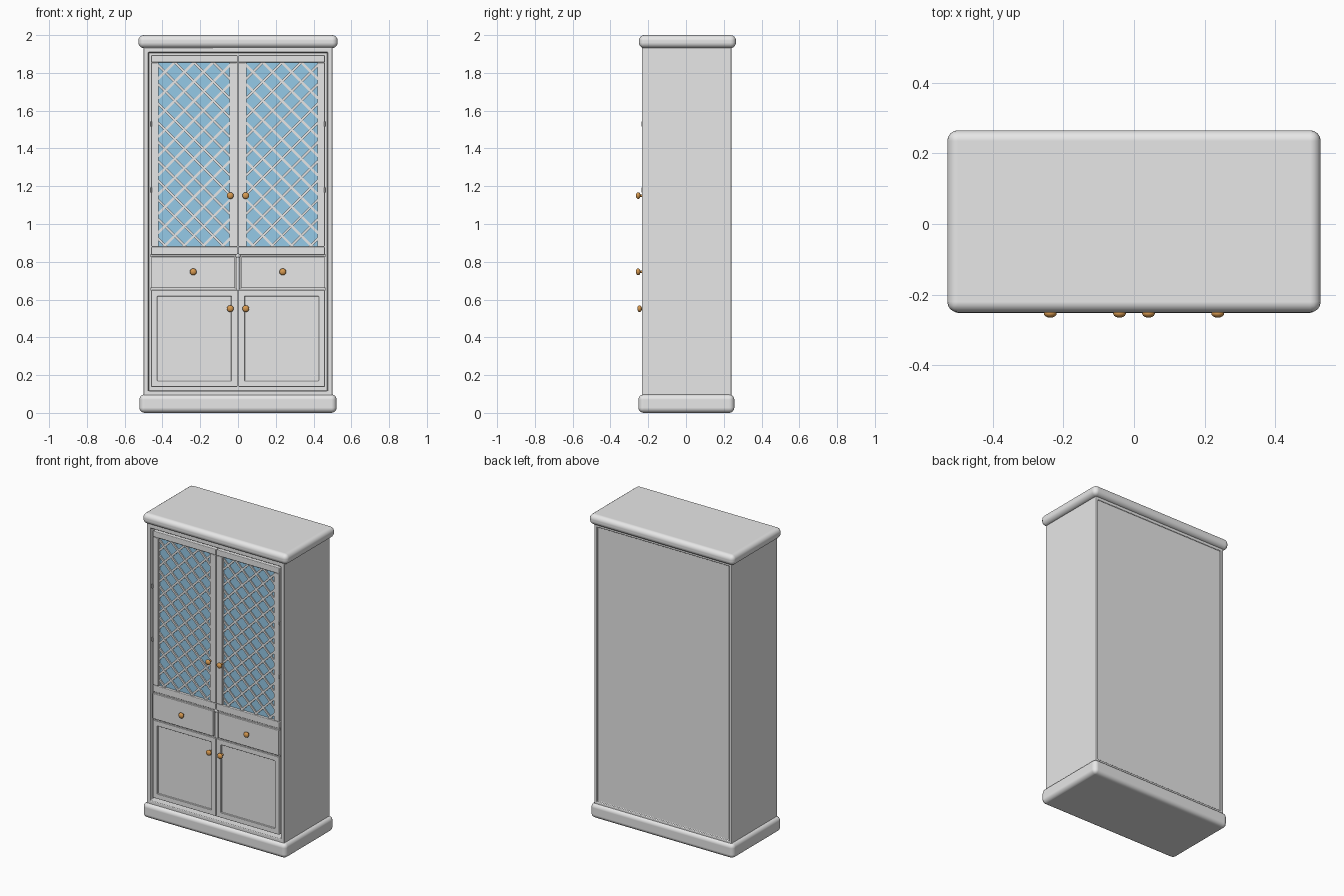
import bpy, bmesh, math
from mathutils import Vector, Matrix

if "Cube" in bpy.data.objects:
    bpy.data.objects.remove(bpy.data.objects["Cube"])


def material(name, rgb):
    m = bpy.data.materials.new(name)
    m.diffuse_color = (*rgb, 1)
    m.use_nodes = True
    m.node_tree.nodes["Principled BSDF"].inputs["Base Color"].default_value = m.diffuse_color
    return m


GREY = material("pale grey paint", (0.8, 0.8, 0.8))
GLASS = material("blue glass", (0.30, 0.59, 0.80))
BRASS = material("amber brass", (0.68, 0.32, 0.08))


def finish(bm, name, mat, bevel=0, segments=2):
    bmesh.ops.recalc_face_normals(bm, faces=bm.faces)
    mesh = bpy.data.meshes.new(name)
    bm.to_mesh(mesh)
    bm.free()
    mesh.materials.append(mat)
    ob = bpy.data.objects.new(name, mesh)
    bpy.context.collection.objects.link(ob)
    if bevel:
        mod = ob.modifiers.new("soft edges", "BEVEL")
        mod.width, mod.segments = bevel, segments
        mod.limit_method = "ANGLE"
        mod.harden_normals = True
    bpy.ops.object.select_all(action="DESELECT")
    ob.select_set(True)
    bpy.context.view_layer.objects.active = ob
    bpy.ops.object.shade_smooth_by_angle(angle=math.radians(35))
    return ob


def add_box(bm, xs, ys, zs):
    size = [abs(b - a) for a, b in (xs, ys, zs)]
    mid = [(a + b) / 2 for a, b in (xs, ys, zs)]
    bmesh.ops.create_cube(bm, size=1, matrix=Matrix.Translation(mid) @ Matrix.Diagonal((*size, 1)))


def box(name, xs, ys, zs, mat=GREY, bevel=0.0, segments=2):
    bm = bmesh.new()
    add_box(bm, xs, ys, zs)
    return finish(bm, name, mat, bevel, segments)


def recess(bm, direction, border, depth):
    """Inset the face looking along +y or -y, and push it inward."""
    bm.normal_update()
    face = next(f for f in bm.faces if f.normal.y * direction > 0.9)
    bmesh.ops.inset_region(bm, faces=[face], thickness=border)
    new = bmesh.ops.extrude_face_region(bm, geom=[face])["geom"]
    verts = [v for v in new if isinstance(v, bmesh.types.BMVert)]
    bmesh.ops.translate(bm, verts=verts, vec=(0, -direction * depth, 0))
    bmesh.ops.delete(bm, geom=[face], context="FACES_ONLY")


def knob(name, x, y, z):
    # flattened ball on a short stem
    bm = bmesh.new()
    bmesh.ops.create_uvsphere(bm, u_segments=20, v_segments=12, radius=1,
                              matrix=Matrix.Translation((x, y, z)) @ Matrix.Diagonal((0.018, 0.012, 0.018, 1)))
    bmesh.ops.create_cone(bm, cap_ends=True, segments=14, radius1=0.007, radius2=0.007, depth=0.03,
                          matrix=Matrix.Translation((x, y + 0.018, z)) @ Matrix.Rotation(math.pi / 2, 4, "X"))
    finish(bm, name, BRASS)


# plinth and cornice
box("plinth", (-0.522, 0.522), (-0.252, 0.256), (0, 0.098), bevel=0.028, segments=4)
box("cornice", (-0.528, 0.528), (-0.25, 0.265), (1.931, 2.0), bevel=0.03, segments=4)

# carcass, open at the front, with a shallow back panel
bm = bmesh.new()
add_box(bm, (-0.5, 0.5), (-0.234, 0.24), (0.09, 1.935))
recess(bm, -1, 0.038, 0.42)
recess(bm, 1, 0.028, 0.01)
finish(bm, "carcass", GREY, 0.01, 3)

# inner shelves and the post between the drawers
for i, z in enumerate((0.655, 0.832)):
    box(f"divider_shelf_{i}", (-0.462, 0.462), (-0.222, 0.19), (z - 0.008, z + 0.008))
box("drawer_post", (-0.02, 0.02), (-0.218, 0.18), (0.655, 0.832))
bm = bmesh.new()
bmesh.ops.create_cone(bm, cap_ends=True, segments=16, radius1=0.01, radius2=0.01, depth=0.175,
                      matrix=Matrix.Translation((0, -0.22, 0.743)))
bmesh.ops.create_uvsphere(bm, u_segments=16, v_segments=10, radius=0.014,
                          matrix=Matrix.Translation((0, -0.22, 0.832)))
finish(bm, "drawer_post_column", GREY)

X0, X1, Z0, Z1 = 0.046, 0.42, 0.88, 1.855     # glazed opening
STEP = 0.102                                   # lattice spacing along an axis

for side, s in (("left", -1), ("right", 1)):
    def span(a, b):
        return tuple(sorted((s * a, s * b)))

    # glazed upper door frame
    for part, xs, zs in (("inner_stile", (0.002, X0), (Z0, Z1)),
                         ("outer_stile", (X1, 0.46), (Z0, Z1))):
        box(f"{side}_{part}", span(*xs), (-0.228, -0.2), zs, bevel=0.004)
    for part, zs in (("top_rail", (Z1, 1.894)), ("bottom_rail", (0.836, Z0))):
        box(f"{side}_{part}", span(0.002, 0.46), (-0.23, -0.2), zs, bevel=0.005)
    box(f"{side}_glass", span(X0 - 0.01, X1 + 0.01), (-0.212, -0.206), (Z0 - 0.01, Z1 + 0.01), GLASS)

    # diagonal lattice, every slat clipped to the opening
    bm = bmesh.new()
    for slope in (1, -1):
        lo, hi = sorted((slope * X0, slope * X1))
        c = Z0 - hi + STEP * 0.4
        while c < Z1 - lo:
            # line z = c + slope * x
            ends = sorted(((Z0 - c) / slope, (Z1 - c) / slope))
            a, b = max(X0, ends[0]), min(X1, ends[1])
            if b - a > 0.01:
                p = Vector((s * a, 0, c + slope * a))
                q = Vector((s * b, 0, c + slope * b))
                mid = (p + q) / 2
                mid.y = -0.216 if slope > 0 else -0.2145
                turn = Matrix.Rotation(-math.atan2(q.z - p.z, q.x - p.x), 4, "Y")
                bmesh.ops.create_cube(bm, size=1, matrix=Matrix.Translation(mid) @ turn
                                      @ Matrix.Diagonal(((q - p).length + 0.01, 0.009, 0.013, 1)))
            c += STEP
    finish(bm, f"{side}_lattice", GREY)

    # hinge pins
    bm = bmesh.new()
    for z in (1.18, 1.53):
        bmesh.ops.create_cone(bm, cap_ends=True, segments=12, radius1=0.005, radius2=0.005, depth=0.025,
                              matrix=Matrix.Translation((s * 0.461, -0.23, z)))
    finish(bm, f"{side}_hinges", GREY)

    # drawer front
    box(f"{side}_drawer", span(0.018, 0.459), (-0.234, 0.1), (0.66, 0.828), bevel=0.004)

    # panelled lower door
    bm = bmesh.new()
    add_box(bm, span(0.002, 0.46), (-0.229, -0.2), (0.138, 0.65))
    recess(bm, -1, 0.047, 0.01)
    finish(bm, f"{side}_lower_door", GREY, 0.003)

    # knobs
    knob(f"{side}_upper_knob", s * 0.041, -0.253, 1.15)
    knob(f"{side}_drawer_knob", s * 0.237, -0.253, 0.747)
    knob(f"{side}_lower_knob", s * 0.041, -0.246, 0.552)
